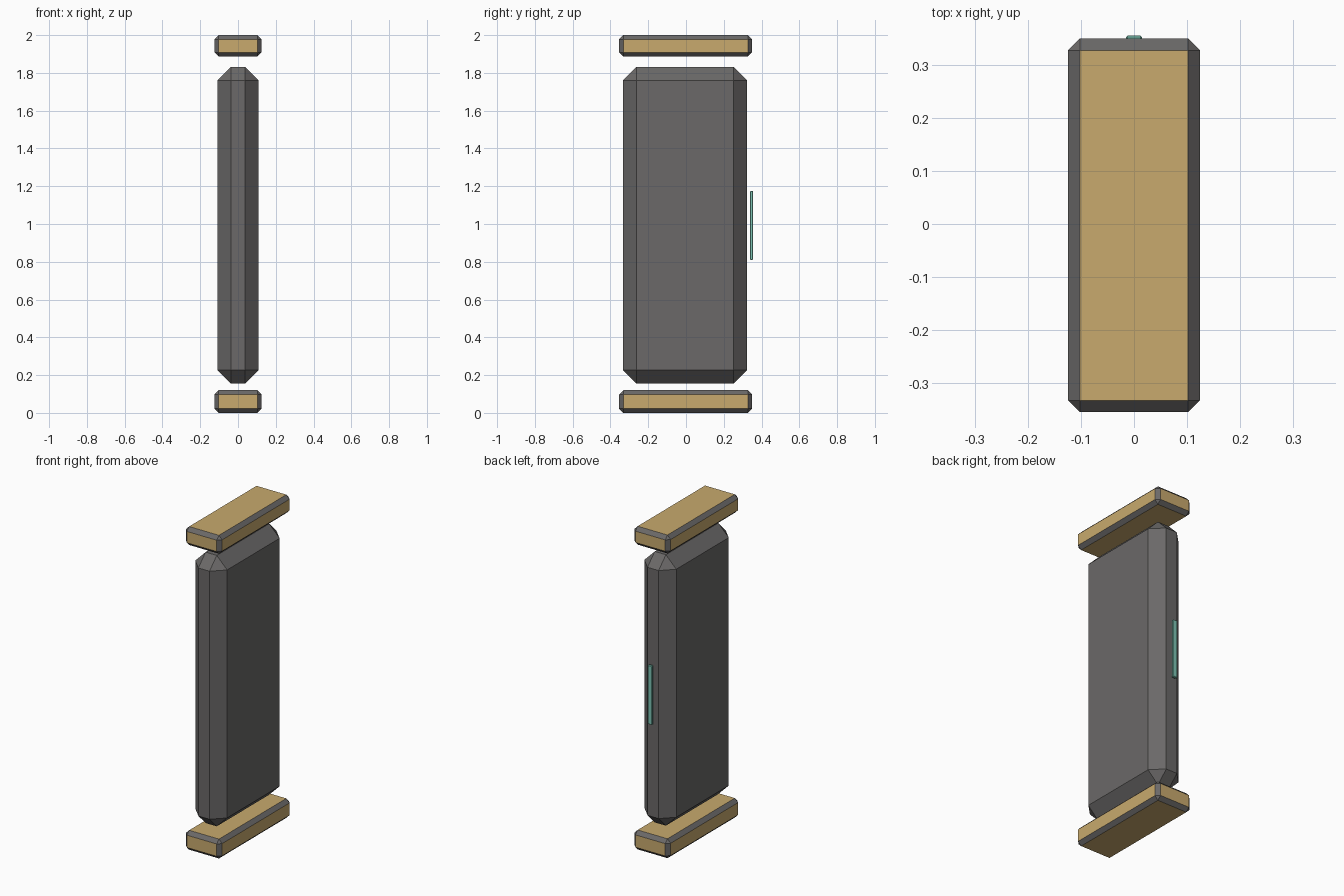
import bpy
from mathutils import Vector

cube = bpy.data.objects.get("Cube")
if cube:
    bpy.data.objects.remove(cube, do_unlink=True)


def make_material(name, rgb):
    mat = bpy.data.materials.new(name)
    mat.use_nodes = True
    colour = (*rgb, 1.0)
    mat.diffuse_color = colour
    mat.node_tree.nodes["Principled BSDF"].inputs["Base Color"].default_value = colour
    return mat


gold = make_material("gold", (0.58, 0.40, 0.155))
grey = make_material("dark_grey", (0.145, 0.14, 0.138))
teal = make_material("teal", (0.21, 0.56, 0.46))


def chamfered_box(name, low, high, chamfer, face_mat, edge_mat):
    """Box between two corners with flat chamfers in their own colour."""
    low, high = Vector(low), Vector(high)
    bpy.ops.mesh.primitive_cube_add(size=1, location=(low + high) / 2)
    obj = bpy.context.object
    obj.name = name
    obj.scale = high - low
    bpy.ops.object.transform_apply(location=False, rotation=False, scale=True)
    obj.data.materials.append(face_mat)
    obj.data.materials.append(edge_mat)
    bevel = obj.modifiers.new("chamfer", "BEVEL")
    bevel.width = chamfer
    bevel.segments = 1
    bevel.limit_method = "NONE"
    bevel.material = 1
    return obj


# Gold end caps with grey chamfers
for name, bottom, top in (("bottom_cap", 0.0, 0.12), ("top_cap", 1.886, 2.0)):
    chamfered_box(name, (-0.124, -0.354, bottom), (0.124, 0.349, top),
                  0.022, gold, grey)

# Main slab floating between the caps
chamfered_box("body", (-0.109, -0.333, 0.155), (0.109, 0.322, 1.832),
              0.071, grey, grey)

# Thin light strip just off the back
chamfered_box("light_strip", (-0.015, 0.339, 0.81), (0.015, 0.355, 1.175),
              0.003, teal, teal)
